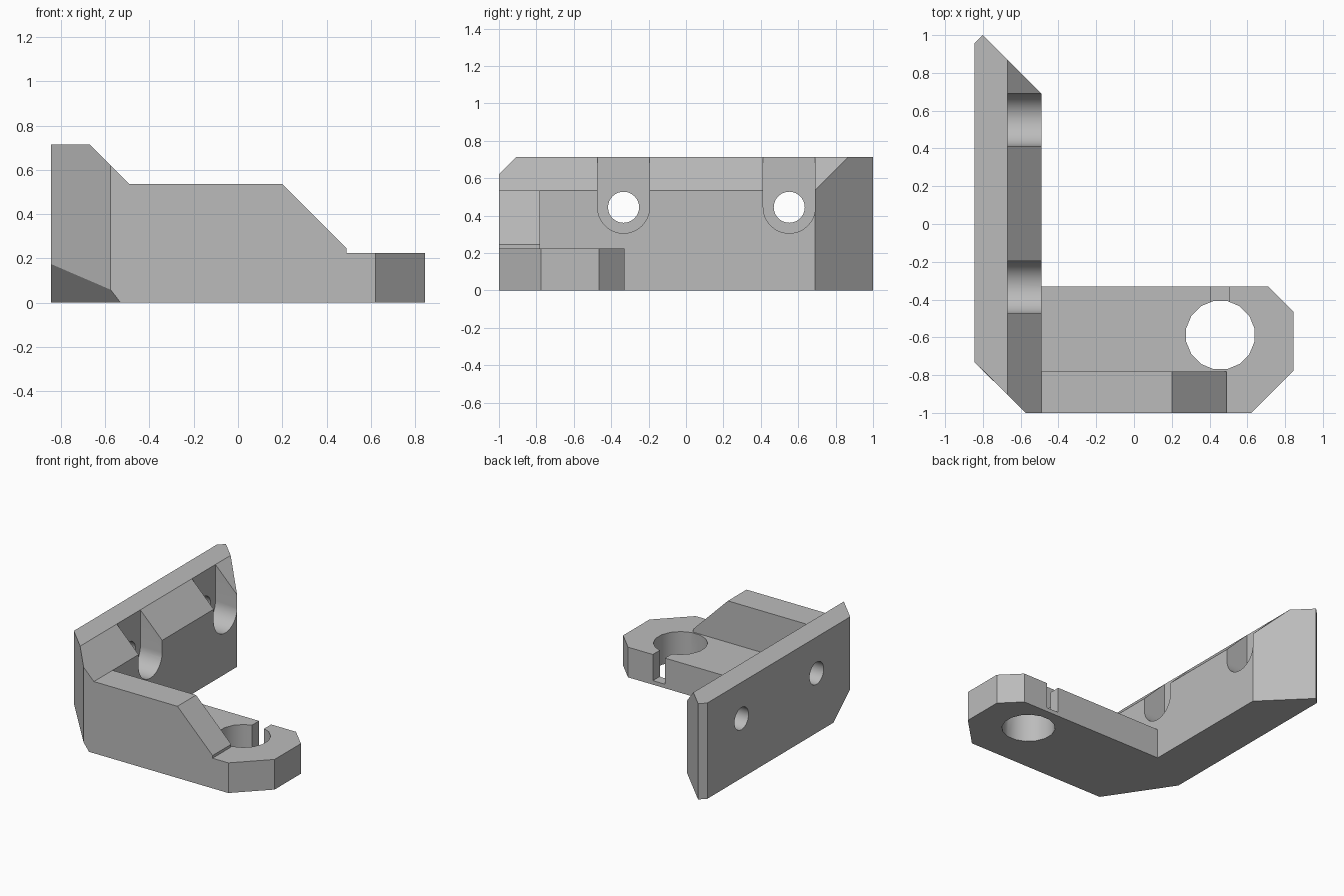
import bpy, bmesh, math
from mathutils import Vector

if "Cube" in bpy.data.objects:
    bpy.data.objects.remove(bpy.data.objects["Cube"], do_unlink=True)


def prism(name, outline, axis, low, high):
    """Extrude a 2D outline along x, y or z; outline uses the other two axes in order."""
    def place(p):
        c = list(p)
        c.insert("xyz".index(axis), low)
        return Vector(c)
    bm = bmesh.new()
    face = bm.faces.new([bm.verts.new(place(p)) for p in outline])
    step = Vector([high - low if a == axis else 0 for a in "xyz"])
    new = bmesh.ops.extrude_face_region(bm, geom=[face])["geom"]
    bmesh.ops.translate(bm, vec=step, verts=[g for g in new if isinstance(g, bmesh.types.BMVert)])
    bmesh.ops.recalc_face_normals(bm, faces=bm.faces)
    mesh = bpy.data.meshes.new(name)
    bm.to_mesh(mesh)
    bm.free()
    obj = bpy.data.objects.new(name, mesh)
    bpy.context.collection.objects.link(obj)
    return obj


def arc(cx, cy, r, sides, start=0.0, sweep=math.tau):
    count = sides if sweep == math.tau else sides + 1
    return [(cx + r * math.cos(start + sweep * i / sides),
             cy + r * math.sin(start + sweep * i / sides)) for i in range(count)]


def rect(a0, a1, b0, b1):
    return [(a0, b0), (a1, b0), (a1, b1), (a0, b1)]


def combine(obj, tool, operation="DIFFERENCE"):
    tool.hide_render = True
    mod = obj.modifiers.new(tool.name, "BOOLEAN")
    mod.operation, mod.object, mod.solver = operation, tool, "EXACT"
    bpy.context.view_layer.objects.active = obj
    bpy.ops.object.modifier_apply(modifier=mod.name)
    bpy.data.objects.remove(tool, do_unlink=True)


# L-shaped footprint with chamfered corners
footprint = [(-0.845, -0.73), (-0.575, -1), (0.62, -1), (0.845, -0.775), (0.845, -0.465),
             (0.71, -0.33), (-0.49, -0.33), (-0.49, 0.69), (-0.8, 1), (-0.845, 0.955)]
bracket = prism("corner_bracket", footprint, "z", 0, 0.8)

# Slanted cut under the outer corner
bm = bmesh.new()
bm.from_mesh(bracket.data)
cut = bmesh.ops.bisect_plane(bm, geom=bm.verts[:] + bm.edges[:] + bm.faces[:],
                             plane_co=(-0.53, -1, 0), plane_no=(-0.47, -0.315, -0.36),
                             clear_outer=True)["geom_cut"]
bmesh.ops.contextual_create(bm, geom=[g for g in cut if isinstance(g, bmesh.types.BMEdge)])
bmesh.ops.recalc_face_normals(bm, faces=bm.faces)
bm.to_mesh(bracket.data)
bm.free()

# Height profile: bevelled plate, rib and its slope, low arm
profile = [(-1, -0.1), (-1, 0.715), (-0.67, 0.715), (-0.49, 0.535), (0.2, 0.535),
           (0.49, 0.245), (0.49, 0.225), (1, 0.225), (1, -0.1)]
combine(bracket, prism("height_profile", profile, "y", -1.2, 1.2), "INTERSECT")

# Clear the arm behind the rib
combine(bracket, prism("arm_clearance", rect(-0.49, 0.9, -0.78, -0.2), "z", 0.225, 1))

# Round socket in the arm with its rear slot
combine(bracket, prism("socket", arc(0.457, -0.588, 0.184, 16, math.pi / 16), "z", -0.2, 1))
combine(bracket, prism("rear_slot", rect(0.405, 0.505, -0.5, -0.2), "z", 0.03, 1))

# Screw holes and U-shaped head pockets in the plate
for y in (-0.334, 0.552):
    pocket = [(y + 0.139, 1), (y - 0.139, 1)] + arc(y, 0.445, 0.139, 24, math.pi, math.pi)
    combine(bracket, prism("head_pocket", pocket, "x", -0.67, -0.3))
    combine(bracket, prism("screw_hole", arc(y, 0.445, 0.083, 32), "x", -1, -0.3))

# Plain grey finish
grey = bpy.data.materials.new("grey")
grey.use_nodes = True
colour = (0.5, 0.5, 0.5, 1)
grey.diffuse_color = colour
grey.node_tree.nodes["Principled BSDF"].inputs["Base Color"].default_value = colour
bracket.data.materials.clear()
bracket.data.materials.append(grey)

bpy.ops.object.select_all(action="DESELECT")
bracket.select_set(True)
bpy.context.view_layer.objects.active = bracket
bpy.ops.object.shade_smooth_by_angle(angle=math.radians(30))
